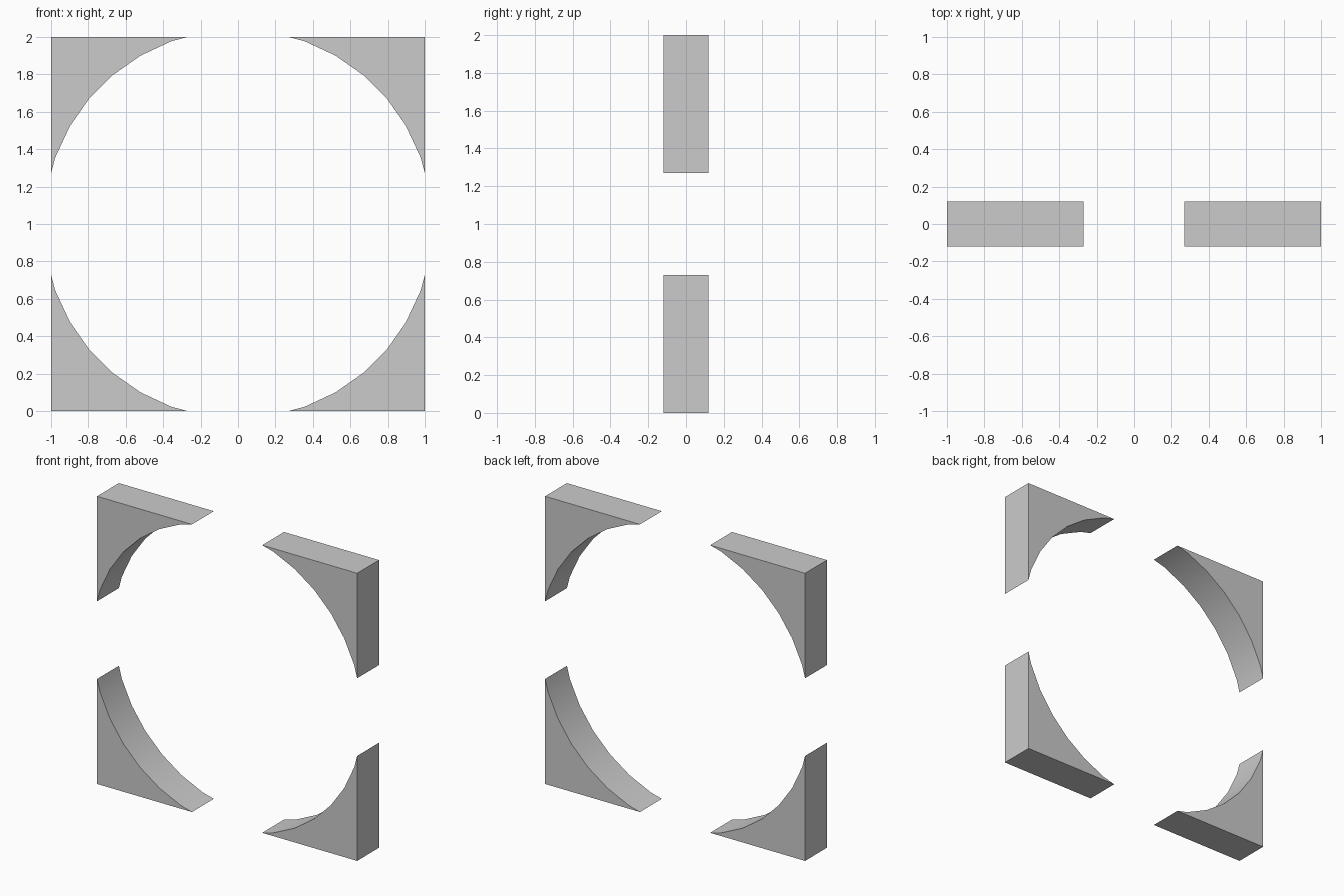
import bpy, bmesh, math

if "Cube" in bpy.data.objects:
    bpy.data.objects.remove(bpy.data.objects["Cube"])

R = 1.04        # radius of the 36-sided round opening
DEPTH = 0.12    # half thickness
END = 0.27      # where the arc meets the square's edges

# Profile of one corner: outer corner, arc start, arc points, arc end
arc = [(R * math.cos(math.radians(a)), R * math.sin(math.radians(a)))
       for a in range(20, 71, 10)]
profile = [(1, 1), (1, END)] + arc + [(END, 1)]


def corner_bracket(name, sx, sz):
    bm = bmesh.new()
    face = bm.faces.new([bm.verts.new((sx * x, -DEPTH, 1 + sz * z)) for x, z in profile])
    ext = bmesh.ops.extrude_face_region(bm, geom=[face], use_keep_orig=True)
    verts = [g for g in ext["geom"] if isinstance(g, bmesh.types.BMVert)]
    bmesh.ops.translate(bm, verts=verts, vec=(0, 2 * DEPTH, 0))
    bmesh.ops.recalc_face_normals(bm, faces=bm.faces)
    mesh = bpy.data.meshes.new(name)
    bm.to_mesh(mesh)
    bm.free()
    obj = bpy.data.objects.new(name, mesh)
    bpy.context.collection.objects.link(obj)
    # Smooth arc, sharp outer edges
    bpy.ops.object.select_all(action='DESELECT')
    obj.select_set(True)
    bpy.context.view_layer.objects.active = obj
    bpy.ops.object.shade_smooth_by_angle(angle=math.radians(30))


# Four corners of the square frame
for side, sx in (("left", -1), ("right", 1)):
    for level, sz in (("lower", -1), ("upper", 1)):
        corner_bracket(f"{level}_{side}_corner_bracket", sx, sz)
